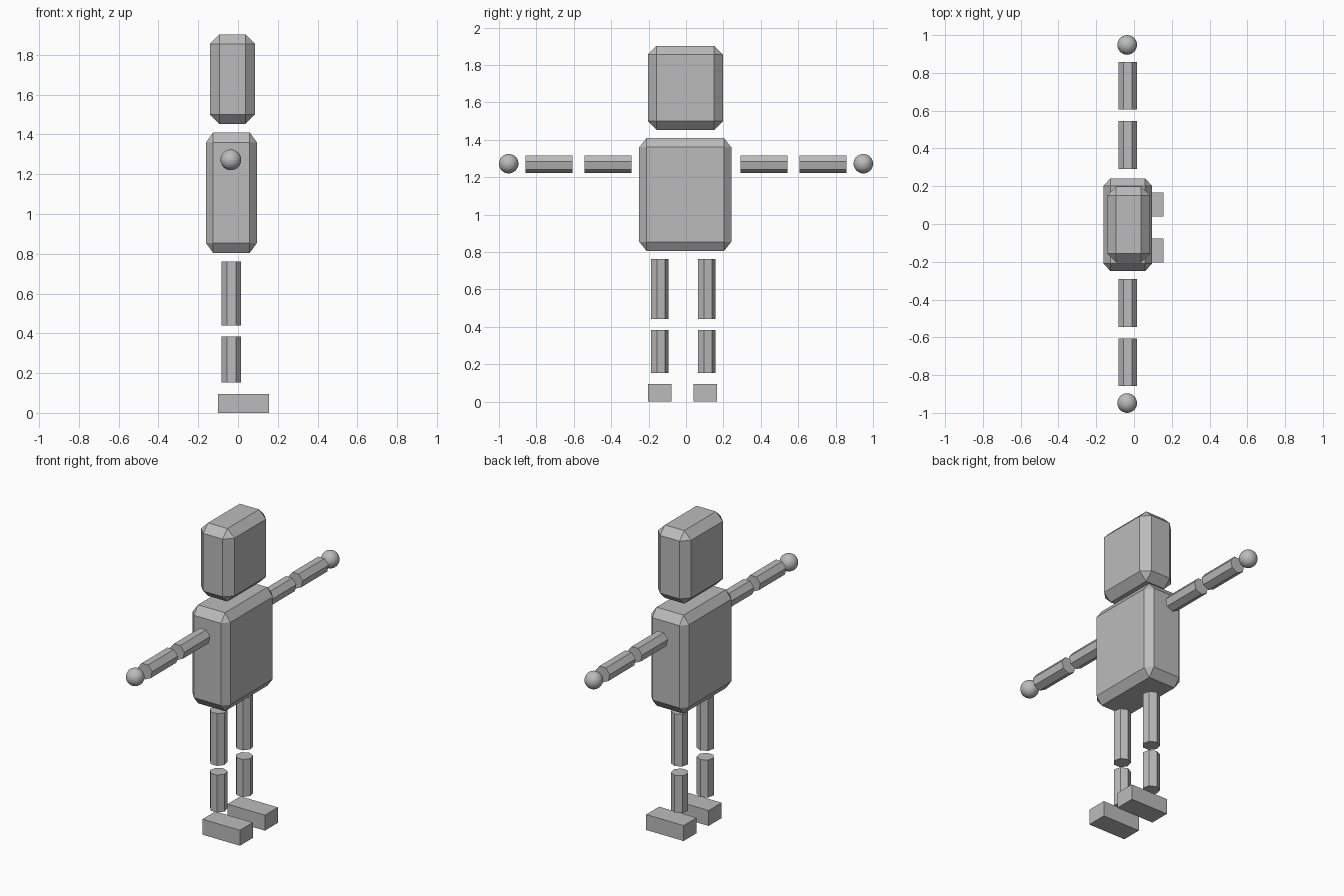
import bpy
import bmesh
from math import pi
from mathutils import Matrix

cube = bpy.data.objects.get("Cube")
if cube:
    bpy.data.objects.remove(cube, do_unlink=True)

grey = bpy.data.materials.new("plain grey")
grey.use_nodes = True
colour = (0.5, 0.5, 0.5, 1)
grey.diffuse_color = colour
grey.node_tree.nodes["Principled BSDF"].inputs["Base Color"].default_value = colour

AXIS_X = -0.033   # shared centre line of the limbs
ARM_Z = 1.272
LIMB_RADIUS = 0.05


def finish(name, bm):
    mesh = bpy.data.meshes.new(name)
    bm.to_mesh(mesh)
    bm.free()
    mesh.materials.append(grey)
    obj = bpy.data.objects.new(name, mesh)
    bpy.context.collection.objects.link(obj)
    return obj


def box(name, low, high, chamfer=None):
    """Box between two corners; the chamfer may differ along each axis."""
    size = [h - l for l, h in zip(low, high)]
    centre = [(h + l) / 2 for l, h in zip(low, high)]
    scale = chamfer or (1, 1, 1)
    bm = bmesh.new()
    bmesh.ops.create_cube(bm, size=1)
    bmesh.ops.scale(bm, vec=[s / c for s, c in zip(size, scale)], verts=bm.verts)
    if chamfer:
        bmesh.ops.bevel(bm, geom=bm.edges[:], offset=1, segments=1,
                        affect='EDGES', profile=0.5)
        bmesh.ops.scale(bm, vec=scale, verts=bm.verts)
    bmesh.ops.translate(bm, vec=centre, verts=bm.verts)
    return finish(name, bm)


def limb(name, centre, length, turn=0):
    """Seven-sided bar with one corner towards +y before turning about x."""
    bm = bmesh.new()
    bmesh.ops.create_cone(bm, cap_ends=True, segments=7, radius1=LIMB_RADIUS,
                          radius2=LIMB_RADIUS, depth=length,
                          matrix=Matrix.Rotation(pi / 2, 4, 'Z'))
    # Put a corner exactly on the +y side
    first = max(bm.verts, key=lambda v: v.co.length)
    angle = pi / 2 - first.co.xy.to_3d().to_2d().angle_signed((1, 0))
    bmesh.ops.rotate(bm, matrix=Matrix.Rotation(angle, 3, 'Z'), verts=bm.verts)
    bmesh.ops.rotate(bm, matrix=Matrix.Rotation(turn, 3, 'X'), verts=bm.verts)
    bmesh.ops.translate(bm, vec=centre, verts=bm.verts)
    return finish(name, bm)


# Head and torso
box("head", (-0.141, -0.204, 1.453), (0.085, 0.198, 1.902), (0.047, 0.047, 0.047))
box("torso", (-0.161, -0.25, 0.804), (0.095, 0.242, 1.41), (0.036, 0.04, 0.05))

# Arms and hands
for side, sign in (("right", -1), ("left", 1)):
    limb(side + "_upper_arm", (AXIS_X, sign * 0.418, ARM_Z), 0.252, -pi / 2)
    limb(side + "_forearm", (AXIS_X, sign * 0.732, ARM_Z), 0.252, -pi / 2)
    hand = bmesh.new()
    bmesh.ops.create_uvsphere(hand, u_segments=32, v_segments=16, radius=0.052,
                              matrix=Matrix.Translation((AXIS_X - 0.003, sign * 0.948, ARM_Z)))
    finish(side + "_hand", hand)

# Legs and feet
for side, leg_y, foot_y in (("right", -0.143, -0.14), ("left", 0.108, 0.103)):
    limb(side + "_thigh", (AXIS_X, leg_y, 0.601), 0.321)
    limb(side + "_shin", (AXIS_X, leg_y, 0.269), 0.23)
    box(side + "_foot", (-0.1, foot_y - 0.063, 0), (0.155, foot_y + 0.063, 0.095))
